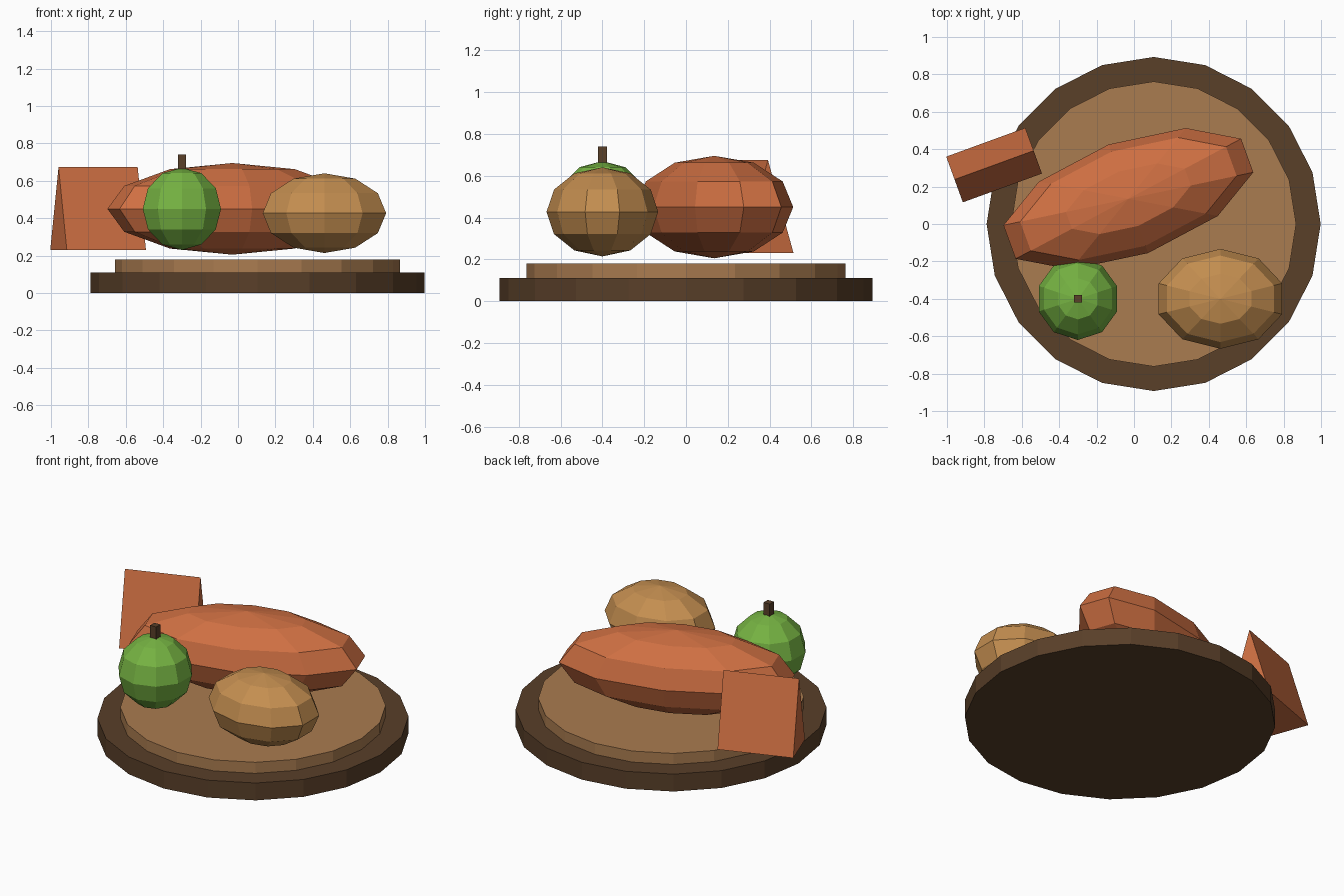
import bpy
import bmesh
from math import radians
from mathutils import Matrix

if "Cube" in bpy.data.objects:
    bpy.data.objects.remove(bpy.data.objects["Cube"])


def material(name, color):
    m = bpy.data.materials.new(name)
    m.diffuse_color = (*color, 1)
    m.use_nodes = True
    m.node_tree.nodes["Principled BSDF"].inputs["Base Color"].default_value = m.diffuse_color
    return m


DARK = material("dark_wood", (0.10, 0.05, 0.022))
LIGHT = material("light_wood", (0.40, 0.20, 0.08))
ORANGE = material("roast_orange", (0.62, 0.16, 0.055))
TAN = material("tan_crust", (0.55, 0.27, 0.08))
GREEN = material("apple_green", (0.18, 0.45, 0.055))


def add(name, bm, mat, loc, turn=0, scale=(1, 1, 1)):
    bmesh.ops.scale(bm, vec=scale, verts=bm.verts)
    bmesh.ops.rotate(bm, matrix=Matrix.Rotation(radians(turn), 3, 'Z'), verts=bm.verts)
    bmesh.ops.recalc_face_normals(bm, faces=bm.faces)
    mesh = bpy.data.meshes.new(name)
    bm.to_mesh(mesh)
    bm.free()
    mesh.materials.append(mat)
    ob = bpy.data.objects.new(name, mesh)
    ob.location = loc
    bpy.context.collection.objects.link(ob)
    return ob


def disc(name, radius, z0, z1, mat):
    bm = bmesh.new()
    bmesh.ops.create_cone(bm, cap_ends=True, segments=20, radius1=radius,
                          radius2=radius, depth=z1 - z0)
    add(name, bm, mat, (0.105, 0, (z0 + z1) / 2))


def lump(name, loc, scale, mat, turn=0):
    bm = bmesh.new()
    bmesh.ops.create_uvsphere(bm, u_segments=10, v_segments=6, radius=1)
    add(name, bm, mat, loc, turn, scale)


# Two-tier round platter
disc("platter_base", 0.893, 0, 0.11, DARK)
disc("platter_top", 0.762, 0.11, 0.18, LIGHT)

# Food lumps
lump("long_roast", (-0.03, 0.135, 0.45), (0.711, 0.309, 0.245), ORANGE, 20)
lump("bread_roll", (0.462, -0.40, 0.427), (0.347, 0.267, 0.213), TAN)
lump("apple", (-0.30, -0.40, 0.45), (0.22, 0.22, 0.22), GREEN)

# Apple stem
bm = bmesh.new()
bmesh.ops.create_cube(bm, size=1)
add("apple_stem", bm, DARK, (-0.30, -0.40, 0.68), scale=(0.042, 0.042, 0.12))

# Wedge: triangular profile extruded along its length
bm = bmesh.new()
profile = [(-0.225, -0.13, 0), (-0.225, 0.13, 0), (-0.225, 0, 0.445)]
face = bm.faces.new([bm.verts.new(p) for p in profile])
ext = bmesh.ops.extrude_face_region(bm, geom=[face], use_keep_orig=True)
bmesh.ops.translate(bm, vec=(0.45, 0, 0),
                    verts=[v for v in ext["geom"] if isinstance(v, bmesh.types.BMVert)])
add("wedge", bm, ORANGE, (-0.748, 0.315, 0.23), 20)
